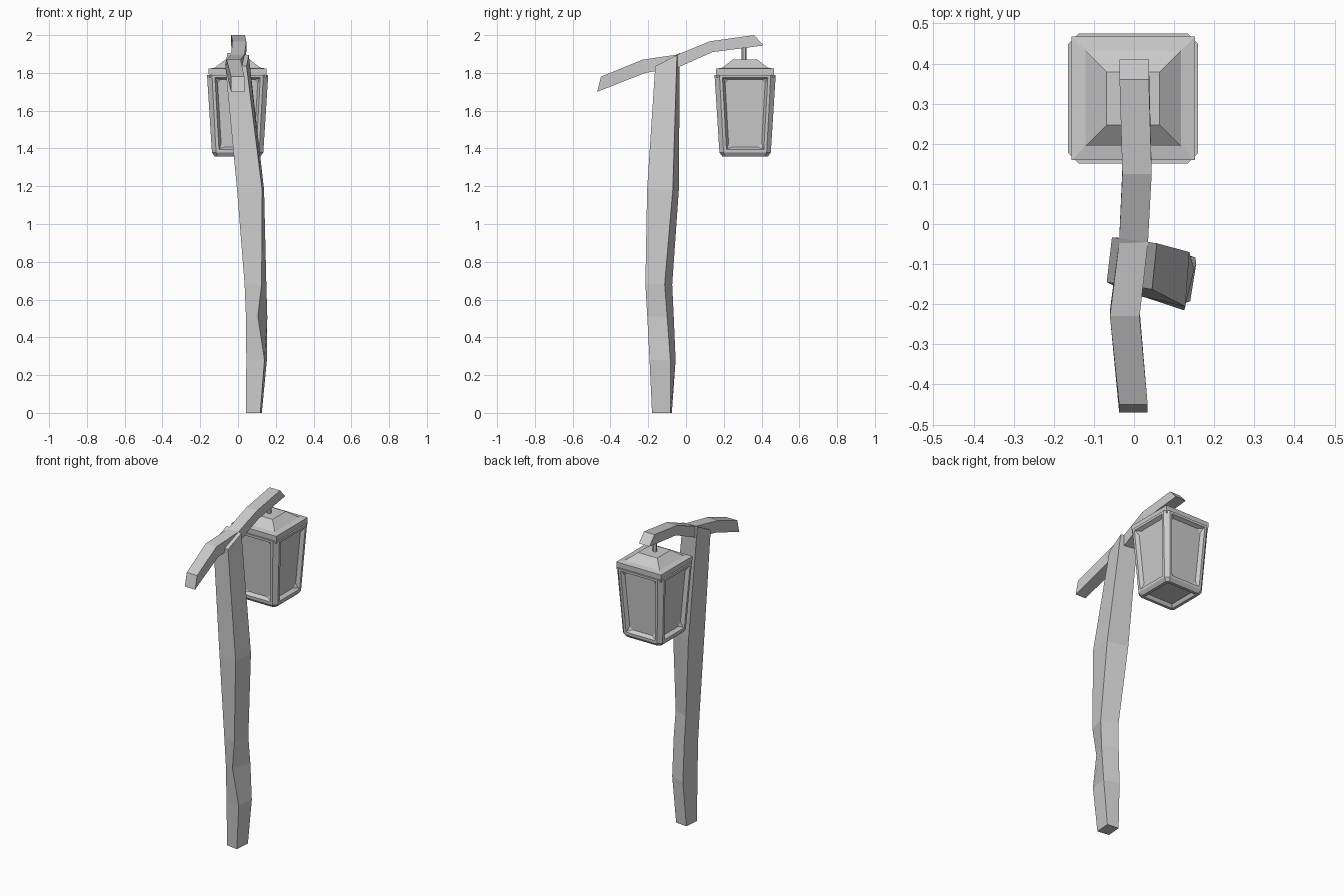
import bpy, bmesh
from math import pi
from mathutils import Vector

if "Cube" in bpy.data.objects:
    bpy.data.objects.remove(bpy.data.objects["Cube"])

CENTRE_Y = 0.313  # lantern axis


def loft(name, rings, finish=None):
    """Skin a list of equal-length rings into a closed solid."""
    bm = bmesh.new()
    loops = [[bm.verts.new(p) for p in ring] for ring in rings]
    n = len(loops[0])
    for a, b in zip(loops, loops[1:]):
        for i in range(n):
            j = (i + 1) % n
            bm.faces.new((a[i], a[j], b[j], b[i]))
    bm.faces.new(loops[0][::-1])
    bm.faces.new(loops[-1])
    bmesh.ops.recalc_face_normals(bm, faces=bm.faces)
    if finish:
        finish(bm)
    mesh = bpy.data.meshes.new(name)
    bm.to_mesh(mesh)
    bm.free()
    obj = bpy.data.objects.new(name, mesh)
    bpy.context.collection.objects.link(obj)
    return obj


def square(h, z, cut=0.0):
    """Square ring about the lantern axis, with optional cut corners."""
    k = h - cut
    if cut:
        pts = [(-k, -h), (k, -h), (h, -k), (h, k), (k, h), (-k, h), (-h, k), (-h, -k)]
    else:
        pts = [(-h, -h), (h, -h), (h, h), (-h, h)]
    return [(x - 0.002, y + CENTRE_Y, z) for x, y in pts]


# Crooked post: front-left, front-right, back-right, back-left corners
post = [
    (0.00, (0.042, -0.168), (0.118, -0.18), (0.126, -0.083), (0.05, -0.075)),
    (0.28, (0.044, -0.175), (0.14, -0.193), (0.153, -0.083), (0.06, -0.055)),
    (0.51, (0.042, -0.18), (0.105, -0.205), (0.155, -0.10), (0.058, -0.065)),
    (0.68, (0.035, -0.185), (0.125, -0.215), (0.15, -0.113), (0.052, -0.073)),
    (1.18, (-0.005, -0.175), (0.128, -0.206), (0.138, -0.07), (0.01, -0.038)),
]
rings = [[(x, y, z) for x, y in c] for z, *c in post]
rings.append([(-0.068, -0.145, 1.845), (0.045, -0.163, 1.835),
              (0.057, -0.048, 1.895), (-0.055, -0.033, 1.905)])
loft("post", rings)

# Bent cross arm: x left, x right, then (y, z) of top and bottom edge
arm = [
    (-0.037, 0.034, (-0.45, 1.78), (-0.47, 1.70)),
    (-0.060, 0.014, (-0.23, 1.87), (-0.215, 1.80)),
    (-0.037, 0.035, (-0.045, 1.897), (-0.04, 1.83)),
    (-0.029, 0.044, (0.125, 1.967), (0.14, 1.91)),
    (-0.036, 0.037, (0.36, 2.0), (0.41, 1.945)),
]
loft("cross_arm", [[(l, *t), (r, *t), (r, *b), (l, *b)] for l, r, t, b in arm])


def recess_panels(bm):
    """Sink a clipped-corner pane into each side and hollow the underside."""
    bm.faces.ensure_lookup_table()
    sides = [f for f in bm.faces
             if abs(f.normal.z) < 0.2 and f.calc_area() > 0.05]
    bottom = [f for f in bm.faces if f.normal.z < -0.9]
    bmesh.ops.inset_individual(bm, faces=sides, thickness=0.022, depth=0)
    bmesh.ops.inset_individual(bm, faces=sides, thickness=0.018, depth=-0.022)
    bmesh.ops.inset_individual(bm, faces=bottom, thickness=0.02, depth=0)
    bmesh.ops.inset_individual(bm, faces=bottom, thickness=0.012, depth=-0.02)
    corners = list({v for f in sides for v in f.verts})
    bmesh.ops.bevel(bm, geom=corners, offset=0.02, segments=1,
                    affect='VERTICES', profile=0.5)


# Lantern body with framed panes
loft("lantern_body", [square(0.121, 1.358, 0.016), square(0.136, 1.378, 0.022),
                      square(0.162, 1.79, 0.026)], recess_panels)

# Lantern roof: flat rim and stubby pyramid
loft("lantern_roof", [square(0.152, 1.775), square(0.154, 1.822),
                      square(0.119, 1.828), square(0.066, 1.87)])

# Hanger rod between roof and arm
bpy.ops.mesh.primitive_cylinder_add(vertices=6, radius=0.013, depth=0.11,
                                    location=(-0.002, 0.308, 1.915))
bpy.context.object.name = "hanger_rod"
